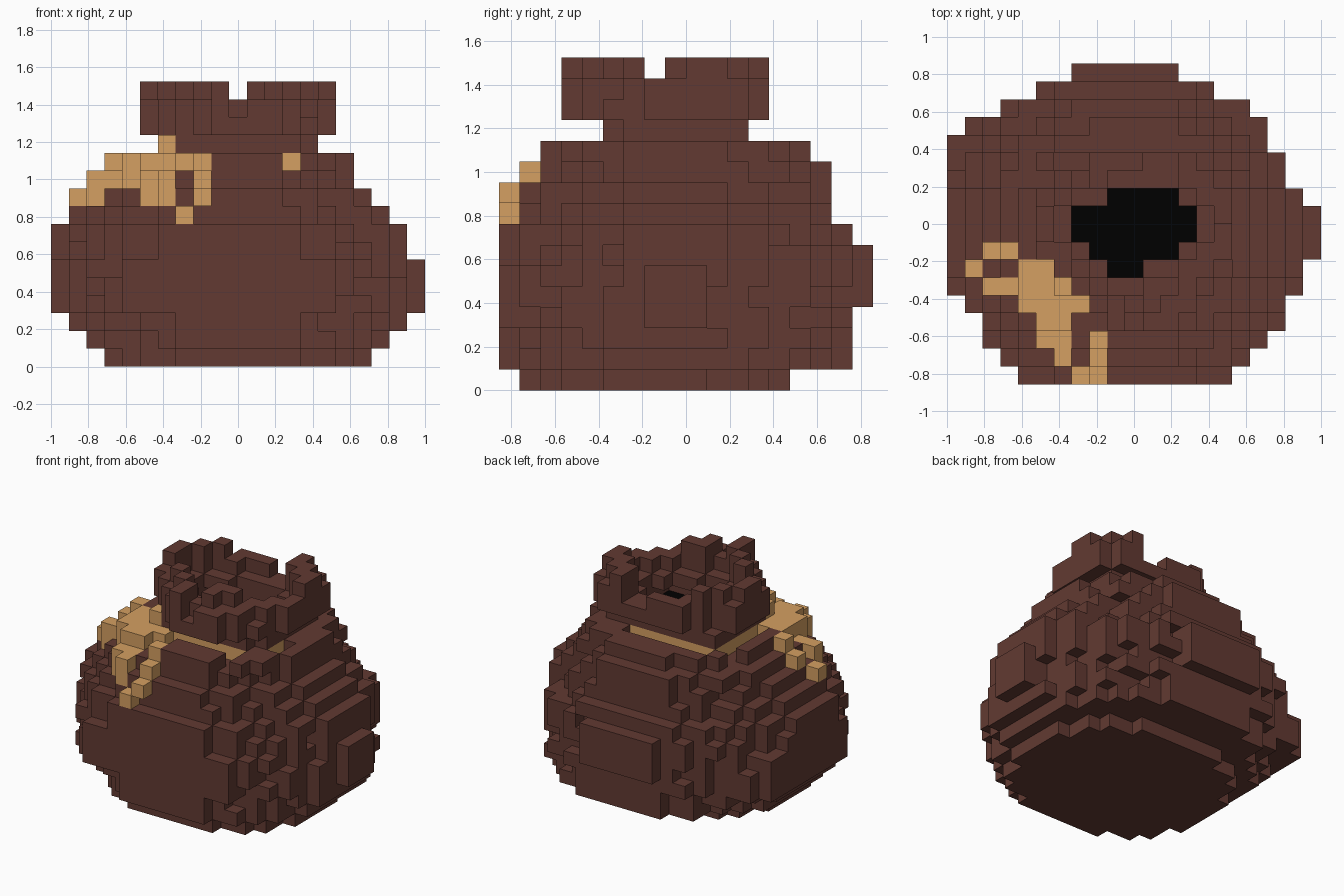
import bpy, bmesh, random
from mathutils import Vector

random.seed(7)
cube = bpy.data.objects.get("Cube")
if cube:
    bpy.data.objects.remove(cube, do_unlink=True)

S = 2 / 21                              # size of one block
ORIGIN = Vector((-1, -9 * S, 0))
DIRS = [(1, 0, 0), (-1, 0, 0), (0, 1, 0), (0, -1, 0), (0, 0, 1), (0, 0, -1)]


def material(name, rgb):
    m = bpy.data.materials.new(name)
    m.use_nodes = True
    m.diffuse_color = (*rgb, 1)
    m.node_tree.nodes["Principled BSDF"].inputs["Base Color"].default_value = (*rgb, 1)
    return m


LEATHER = material("brown leather", (0.122, 0.042, 0.032))
ROPE = material("tan rope", (0.66, 0.35, 0.122))
DARK = material("black lining", (0.0, 0.0, 0.0))


def box(x0, x1, y0, y1, z0, z1):
    return {(i, j, k) for i in range(x0, x1) for j in range(y0, y1) for k in range(z0, z1)}


# Plan outline of the belly: x start and end of each row, front to back
ROWS = [(4, 16), (3, 17), (2, 18), (1, 19), (1, 19), (0, 20), (0, 20), (0, 21), (0, 21),
        (0, 21), (0, 20), (0, 19), (0, 19), (0, 18), (1, 18), (3, 17), (5, 15), (7, 13)]
# Extent of each layer, bottom to top: x start, x end, y start, y end
LAYERS = [(3, 18, 1, 14), (2, 19, 0, 17), (1, 20, 0, 17), (0, 21, 0, 17), (0, 21, 0, 18),
          (0, 21, 0, 18), (0, 20, 0, 18), (0, 20, 0, 17), (1, 19, 1, 16), (2, 18, 1, 16),
          (3, 17, 2, 16), (4, 17, 2, 15)]


def layer(k):
    """Rounded slice of the belly, full width only in the three widest layers."""
    x0, x1, y0, y1 = LAYERS[k]
    cells = set()
    for i, j, z in box(x0, x1, y0, y1, k, k + 1):
        u = (2 * i + 1 - x0 - x1) / (x1 - x0)
        v = (2 * j + 1 - y0 - y1) / (y1 - y0)
        a, b = ROWS[j]
        if a <= i < b and (3 <= k <= 5 or abs(u) ** 2.15 + abs(v) ** 2.15 <= 1):
            cells.add((i, j, z))
    return cells


# Belly with roughened corners
belly = set()
for k, (x0, x1, y0, y1) in enumerate(LAYERS):
    cells = layer(k)
    rough = set()
    for i, j, z in sorted(cells):
        open_sides = sum((i + d[0], j + d[1], z) not in cells for d in DIRS[:4])
        at_limit = i in (x0, x1 - 1) or j in (y0, y1 - 1)
        chance = (0, 0.05, 0.3, 1)[min(open_sides, 3)]
        if 0 < k < 11 and not at_limit and random.random() < chance:
            rough.add((i, j, z))
    belly |= cells - rough

# Groove around the neck, room for the bow, and a gap in the front rim
belly -= box(5, 14, 4, 13, 11, 12) | box(14, 15, 6, 12, 11, 12) | box(15, 16, 6, 8, 11, 12)
belly -= box(0, 9, 0, 7, 11, 12)
belly -= box(13, 14, 0, 5, 11, 12)
belly |= {(5, 12, 11), (13, 12, 11), (15, 5, 11), (15, 11, 11), (14, 4, 11)}

# Rope ring, lining inside it, and neck wall above it
lining = box(7, 14, 6, 11, 11, 12)
ring = box(6, 15, 5, 12, 11, 12) - lining - {(14, 5, 11)}
neck = box(6, 15, 5, 12, 12, 13) - box(7, 14, 6, 11, 12, 13) - {(14, 5, 12)}

# Bow: knot, side loop and front loop
bow = {(6, 5, 12), (4, 4, 11), (5, 4, 11), (6, 4, 11), (7, 4, 11), (4, 5, 11), (5, 5, 11),
       (6, 5, 11), (4, 6, 11), (5, 6, 11), (3, 7, 11), (2, 7, 10), (1, 6, 9), (2, 5, 9),
       (3, 5, 10), (2, 5, 10), (4, 4, 10), (5, 3, 11), (6, 3, 11), (5, 2, 10), (6, 2, 10),
       (5, 2, 9), (6, 1, 10), (6, 1, 9), (7, 0, 8), (8, 0, 9), (8, 1, 10), (8, 2, 11)}


def rows(table):
    return {(i, j) for j, (a, b) in table.items() for i in range(a, b)}


# Flared collar: wall with a bowl-shaped mouth
outer = rows({3: (9, 13), 4: (8, 14), 5: (7, 15), 6: (6, 15), 7: (5, 16), 8: (5, 16),
              9: (5, 16), 10: (5, 16), 11: (7, 16), 12: (8, 15)})
mouth = rows({6: (9, 11), 7: (8, 13), 8: (7, 14), 9: (7, 14), 10: (9, 13)})
wide = {(i + a, j + b) for i, j in mouth for a, b in ((0, 0), (1, 0), (-1, 0), (0, 1), (0, -1))}
collar = {(i, j, 13) for i, j in outer - mouth} | {(i, j, 14) for i, j in outer - wide}
# Notches in the wall and raised clumps on the rim
collar -= {(10, 3, 14), (12, 12, 14), (14, 5, 14), (11, 12, 14)}
clumps = {(5, 8), (5, 9), (6, 10), (7, 11), (7, 6), (8, 5), (9, 4), (9, 3), (11, 4), (11, 5),
          (12, 5), (15, 9), (15, 10), (14, 10), (14, 11), (13, 11), (13, 12)}
collar |= {(i, j, 15) for i, j in clumps}

for cells in (belly, ring, neck):
    cells -= bow
PARTS = [("pouch_belly", belly, LEATHER), ("pouch_neck", neck, LEATHER),
         ("pouch_collar", collar, LEATHER), ("rope_ring", ring, ROPE),
         ("rope_bow", bow, ROPE), ("pouch_lining", lining, DARK)]
filled = set().union(*(p[1] for p in PARTS))


def build(name, cells, mat):
    """Make the outer skin of a set of blocks."""
    bm = bmesh.new()
    verts = {}
    for c in sorted(cells):
        for d in DIRS:
            if tuple(a + b for a, b in zip(c, d)) in filled:
                continue
            n = Vector(d)
            u = Vector((d[1], d[2], d[0]))
            w = n.cross(u)
            mid = Vector(c) + Vector((0.5, 0.5, 0.5)) + n / 2
            quad = []
            for a, b in ((-1, -1), (1, -1), (1, 1), (-1, 1)):
                key = tuple(round(t) for t in mid + (u * a + w * b) / 2)
                if key not in verts:
                    verts[key] = bm.verts.new(Vector(key) * S + ORIGIN)
                quad.append(verts[key])
            bm.faces.new(quad)
    mesh = bpy.data.meshes.new(name)
    bm.to_mesh(mesh)
    bm.free()
    mesh.materials.append(mat)
    bpy.context.collection.objects.link(bpy.data.objects.new(name, mesh))


for part in PARTS:
    build(*part)
